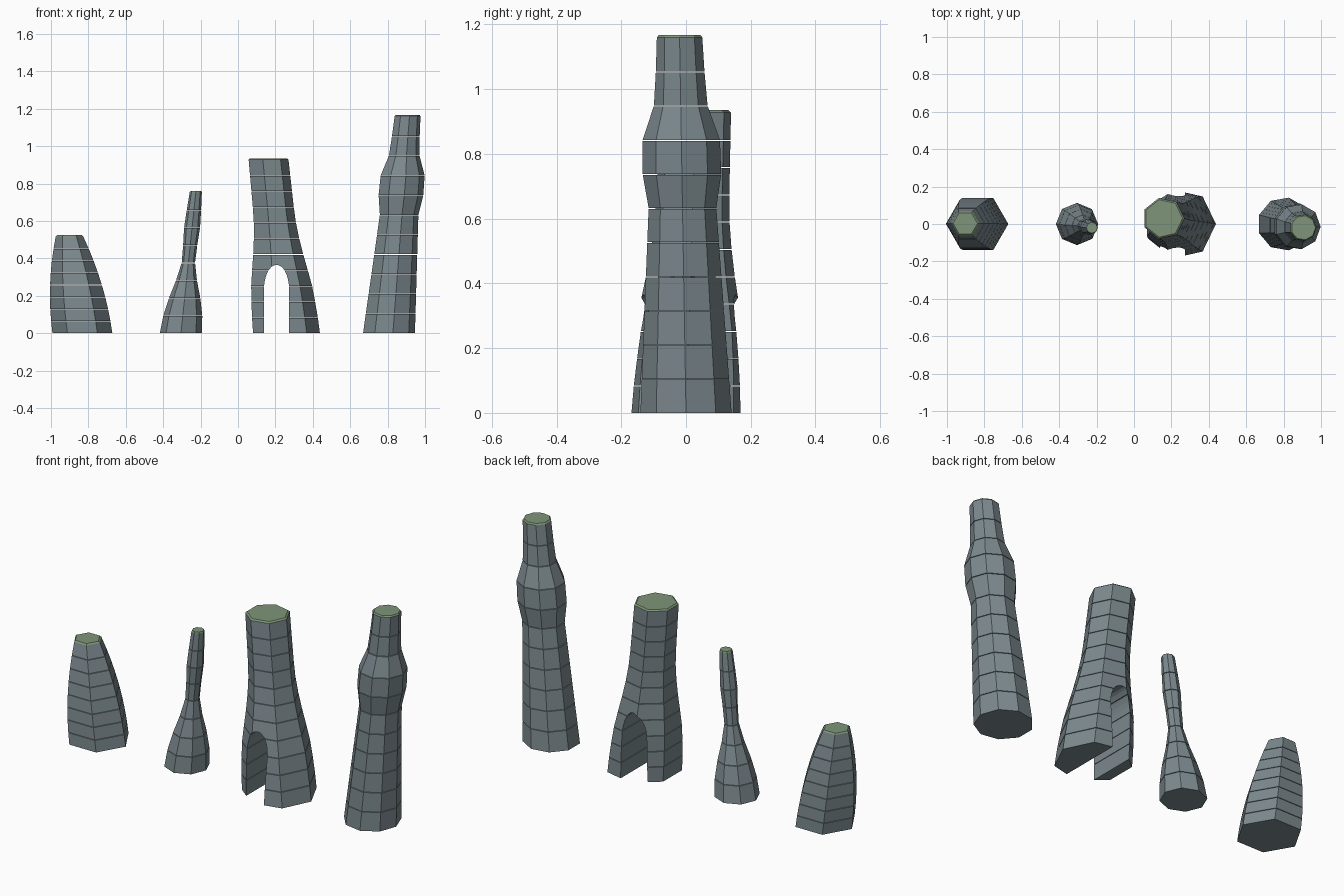
import bpy, bmesh
from math import sin, cos, pi

if "Cube" in bpy.data.objects:
    bpy.data.objects.remove(bpy.data.objects["Cube"])

GAP = 0.003   # thin seam between storeys
CAP = 0.007   # roof slab thickness


def material(name, rgb):
    m = bpy.data.materials.new(name)
    m.diffuse_color = (*rgb, 1)
    m.use_nodes = True
    m.node_tree.nodes["Principled BSDF"].inputs["Base Color"].default_value = m.diffuse_color
    return m


wall = material("slate_wall", (0.20, 0.25, 0.27))
green = material("green_roof", (0.21, 0.30, 0.19))


def make_object(name, bm, mat=None):
    bmesh.ops.recalc_face_normals(bm, faces=bm.faces)
    me = bpy.data.meshes.new(name)
    bm.to_mesh(me)
    bm.free()
    ob = bpy.data.objects.new(name, me)
    bpy.context.collection.objects.link(ob)
    if mat:
        me.materials.append(mat)
    return ob


def prism(bm, lower, upper):
    """Closed solid between two matching rings."""
    a = [bm.verts.new(p) for p in lower]
    b = [bm.verts.new(p) for p in upper]
    n = len(a)
    bm.faces.new(a[::-1])
    bm.faces.new(b)
    for i in range(n):
        j = (i + 1) % n
        bm.faces.new((a[i], a[j], b[j], b[i]))


def tower(name, sides, floors, height, base, top, profile):
    """Leaning tower of stacked storeys; profile = (height, radius) points."""
    body_h = height - CAP

    def radius(z):
        for (z0, r0), (z1, r1) in zip(profile, profile[1:]):
            if z <= z1:
                return r0 + (r1 - r0) * (z - z0) / (z1 - z0)
        return profile[-1][1]

    def ring(z, scale=1.0):
        t = z / height
        cx = base[0] + (top[0] - base[0]) * t
        cy = base[1] + (top[1] - base[1]) * t
        r = radius(z) * scale
        return [(cx + r * cos(2 * pi * i / sides),
                 cy + r * sin(2 * pi * i / sides), z) for i in range(sides)]

    # storeys
    bm = bmesh.new()
    step = body_h / floors
    for f in range(floors):
        z1 = (f + 1) * step - (GAP if f < floors - 1 else 0)
        prism(bm, ring(f * step), ring(z1))
    body = make_object(name, bm, wall)

    # tapered roof slab
    bm = bmesh.new()
    prism(bm, ring(body_h), ring(height, 0.92))
    make_object(name + "_roof", bm, green)
    return body


# short six-sided tower, bulging profile
tower("hexagonal_tower", 6, 8, 0.525, (-0.832, 0), (-0.902, 0.003),
      [(0.525 * i / 8, 0.160 - 0.089 * (i / 8) ** 2) for i in range(9)])

# slim eight-sided tower with a narrow neck
tower("slender_tower", 8, 8, 0.76, (-0.305, 0), (-0.225, -0.02),
      [(0, .113), (.095, .104), (.19, .083), (.285, .055), (.38, .035),
       (.475, .038), (.57, .043), (.665, .038), (.76, .032)])

# seven-sided tower, flared at the foot
arch_tower = tower("arched_tower", 7, 11, 0.935, (0.25, 0), (0.157, 0.03),
                   [(0, .188), (.085, .185), (.17, .179), (.255, .171),
                    (.34, .156), (.425, .140), (.51, .127), (.595, .118),
                    (.68, .115), (.935, .112)])

# tall nine-sided tower with a swollen upper section
tower("tall_tower", 9, 11, 1.167, (0.803, 0), (0.905, -0.02),
      [(0, .143), (.636, .106), (.742, .124), (.848, .121),
       (.955, .082), (1.06, .076), (1.167, .071)])

# archway cut through the foot of the seven-sided tower
outline = [(0.139, -0.1)] + [
    (0.206 - 0.067 * cos(pi * i / 16), 0.235 + 0.13 * sin(pi * i / 16))
    for i in range(17)] + [(0.273, -0.1)]
bm = bmesh.new()
prism(bm, [(x, -0.4, z) for x, z in outline], [(x, 0.4, z) for x, z in outline])
cutter = make_object("arch_cutter", bm, wall)
cutter.hide_render = True
cutter.hide_set(True)
cut = arch_tower.modifiers.new("archway", 'BOOLEAN')
cut.operation = 'DIFFERENCE'
cut.solver = 'EXACT'
cut.object = cutter
